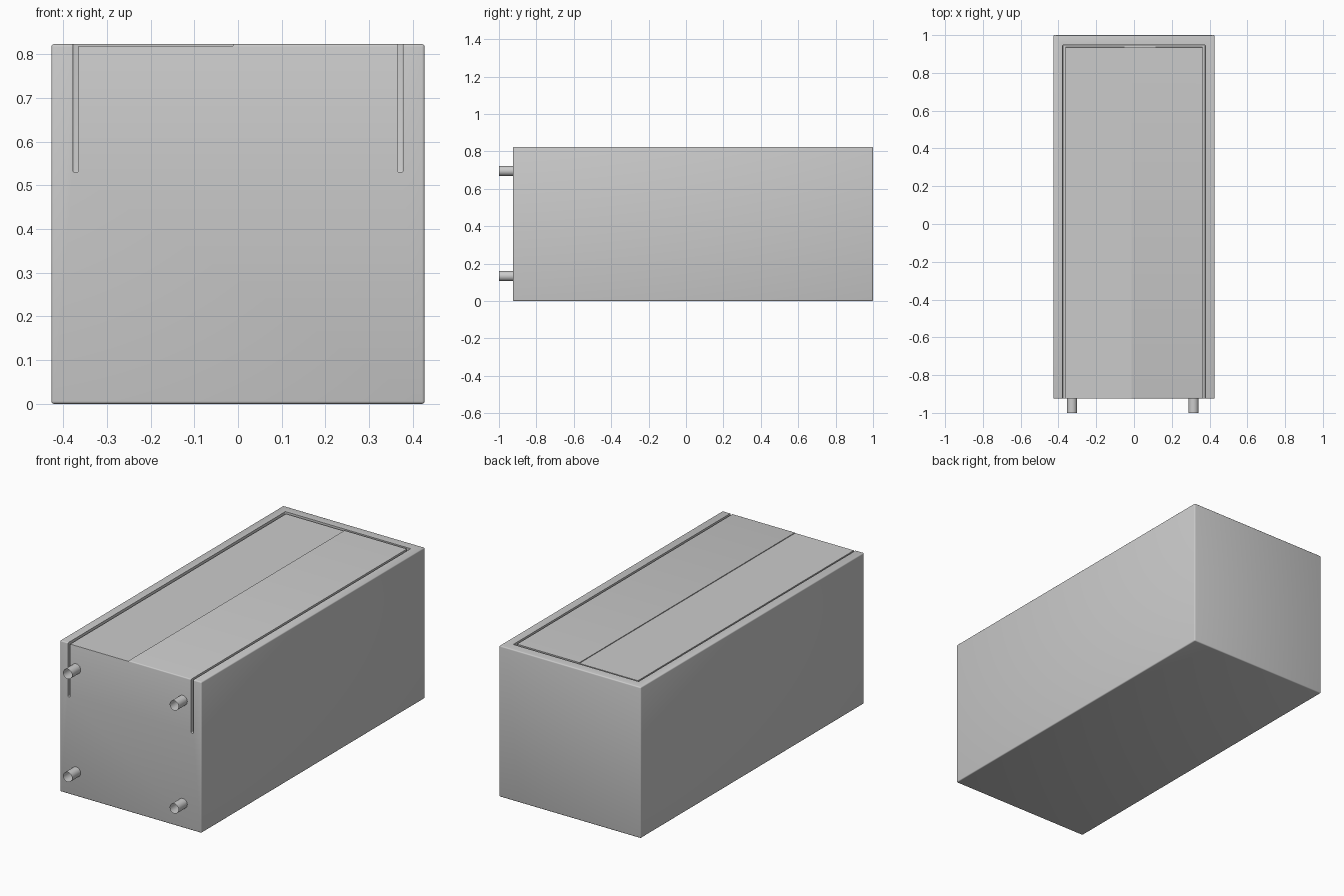
import bpy, bmesh, math
from mathutils import Matrix

if "Cube" in bpy.data.objects:
    bpy.data.objects.remove(bpy.data.objects["Cube"], do_unlink=True)

# One plain grey for everything
grey = bpy.data.materials.new("plain_grey")
grey.use_nodes = True
color = (0.6, 0.6, 0.6, 1)
grey.diffuse_color = color
grey.node_tree.nodes["Principled BSDF"].inputs["Base Color"].default_value = color

HALF_W, FRONT, BACK, TOP = 0.427, -0.925, 1.0, 0.823
SLOT_IN, SLOT_OUT, SLOT_BOTTOM = 0.365, 0.378, 0.53
SLOT_BACK = 0.948
GAP = SLOT_OUT - SLOT_IN
SEAM_X, STEP = -0.012, 0.004


def finish(name, bm):
    bmesh.ops.recalc_face_normals(bm, faces=bm.faces)
    mesh = bpy.data.meshes.new(name)
    bm.to_mesh(mesh)
    bm.free()
    mesh.materials.append(grey)
    obj = bpy.data.objects.new(name, mesh)
    bpy.context.collection.objects.link(obj)
    return obj


def prism(name, outline, z0, z1):
    """Extrude a plan outline from z0 up to z1."""
    bm = bmesh.new()
    face = bm.faces.new([bm.verts.new((x, y, z0)) for x, y in outline])
    top = bmesh.ops.extrude_face_region(bm, geom=[face])["geom"]
    verts = [v for v in top if isinstance(v, bmesh.types.BMVert)]
    bmesh.ops.translate(bm, verts=verts, vec=(0, 0, z1 - z0))
    return finish(name, bm)


def rectangle(x0, x1, y0, y1):
    return [(x0, y0), (x1, y0), (x1, y1), (x0, y1)]


def smooth(obj):
    bpy.ops.object.select_all(action='DESELECT')
    obj.select_set(True)
    bpy.context.view_layer.objects.active = obj
    bpy.ops.object.shade_smooth_by_angle(angle=math.radians(50))


def round_edges(obj, width):
    mod = obj.modifiers.new("rounding", 'BEVEL')
    mod.width = width
    mod.segments = 3


# Main box with softly rounded edges
case = prism("case", rectangle(-HALF_W, HALF_W, FRONT, BACK), 0, TOP)
round_edges(case, 0.006)

# U-shaped slot round the inner block, open at the front and top
ahead = FRONT - 0.1
inner_back = SLOT_BACK - GAP
slot = prism("slot_cutter", [
    (-SLOT_OUT, ahead), (-SLOT_IN, ahead), (-SLOT_IN, inner_back), (SLOT_IN, inner_back),
    (SLOT_IN, ahead), (SLOT_OUT, ahead), (SLOT_OUT, SLOT_BACK), (-SLOT_OUT, SLOT_BACK)],
    SLOT_BOTTOM, TOP + 0.1)
round_edges(slot, 0.004)

# Slight step down on one half of the top
step = prism("step_cutter", rectangle(-SLOT_IN - GAP / 2, SEAM_X, ahead, SLOT_BACK - GAP / 2),
             TOP - STEP, TOP + 0.1)

bpy.context.view_layer.objects.active = case
for cutter in (slot, step):
    cutter.hide_render = True
    mod = case.modifiers.new(cutter.name, 'BOOLEAN')
    mod.operation = 'DIFFERENCE'
    mod.solver = 'EXACT'
    mod.object = cutter
for mod in list(case.modifiers):
    bpy.ops.object.modifier_apply(modifier=mod.name)
for cutter in (slot, step):
    bpy.data.objects.remove(cutter, do_unlink=True)
smooth(case)

# Four open tubes on the front
for side, x in (("right", -0.328), ("left", 0.315)):
    for level, z in (("lower", 0.133), ("upper", 0.695)):
        bm = bmesh.new()
        length = FRONT + 1.0
        place = Matrix.Translation((x, FRONT - length / 2, z)) @ Matrix.Rotation(math.pi / 2, 4, 'X')
        bmesh.ops.create_cone(bm, cap_ends=False, segments=24, radius1=0.027,
                              radius2=0.027, depth=length, matrix=place)
        smooth(finish(f"{level}_{side}_tube", bm))
